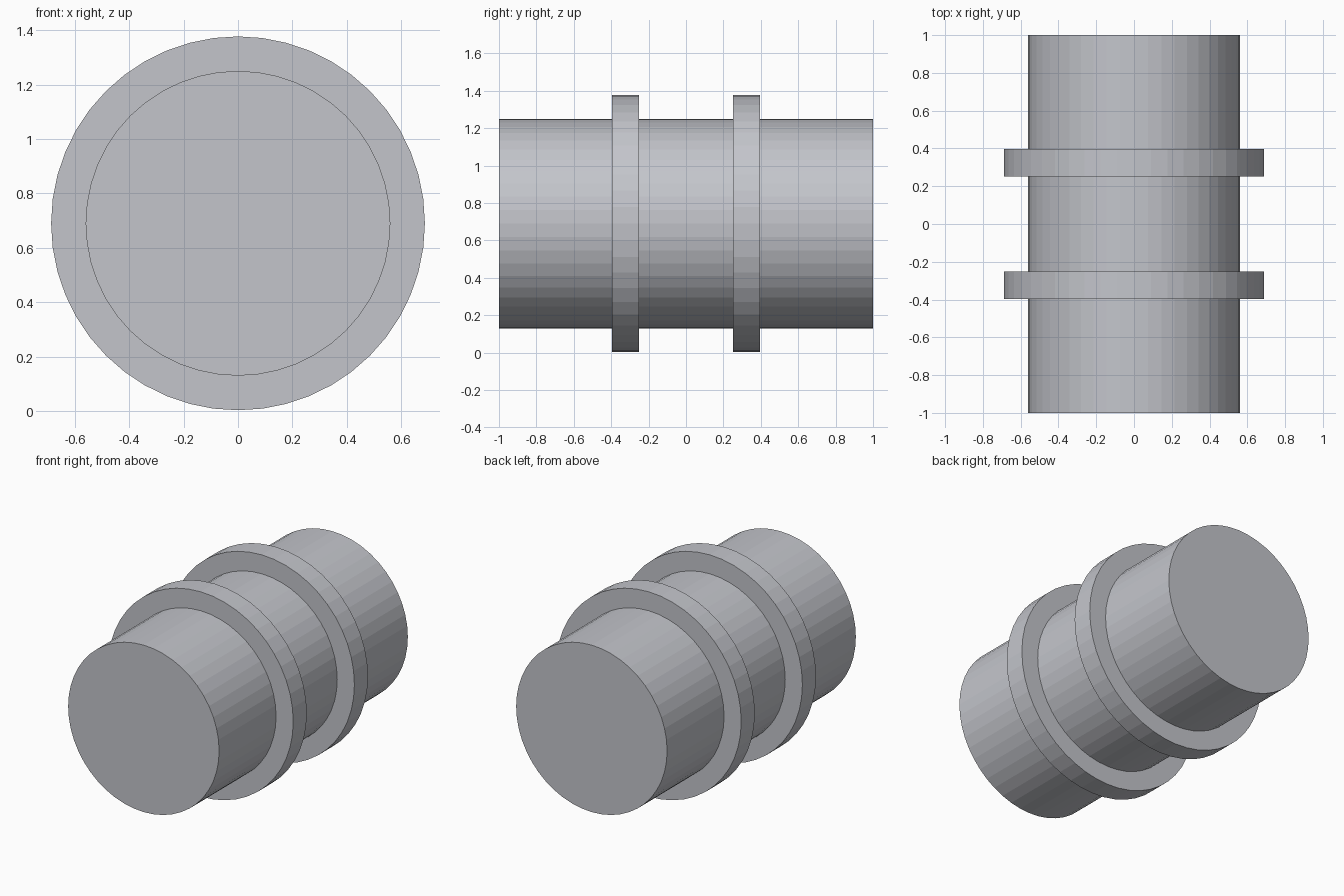
import bpy
from math import radians

cube = bpy.data.objects.get("Cube")
if cube:
    bpy.data.objects.remove(cube, do_unlink=True)

SIDES = 48
AXIS_HEIGHT = 0.69

# Single plain grey
grey = bpy.data.materials.new("light_grey")
colour = (0.55, 0.56, 0.6, 1)
grey.diffuse_color = colour
grey.use_nodes = True
grey.node_tree.nodes["Principled BSDF"].inputs["Base Color"].default_value = colour


def add_drum(name, radius, length, y):
    """Flat-sided cylinder lying along the y axis."""
    bpy.ops.mesh.primitive_cylinder_add(
        vertices=SIDES, radius=radius, depth=length,
        location=(0, y, AXIS_HEIGHT), rotation=(radians(90), 0, 0))
    drum = bpy.context.object
    drum.name = name
    drum.data.materials.append(grey)
    bpy.ops.object.transform_apply(location=False, rotation=True, scale=False)
    return drum


# Main body
add_drum("body", 0.56, 2, 0)

# Two raised collars
for name, side in (("front_collar", -1), ("back_collar", 1)):
    add_drum(name, 0.687, 0.144, side * 0.324)
